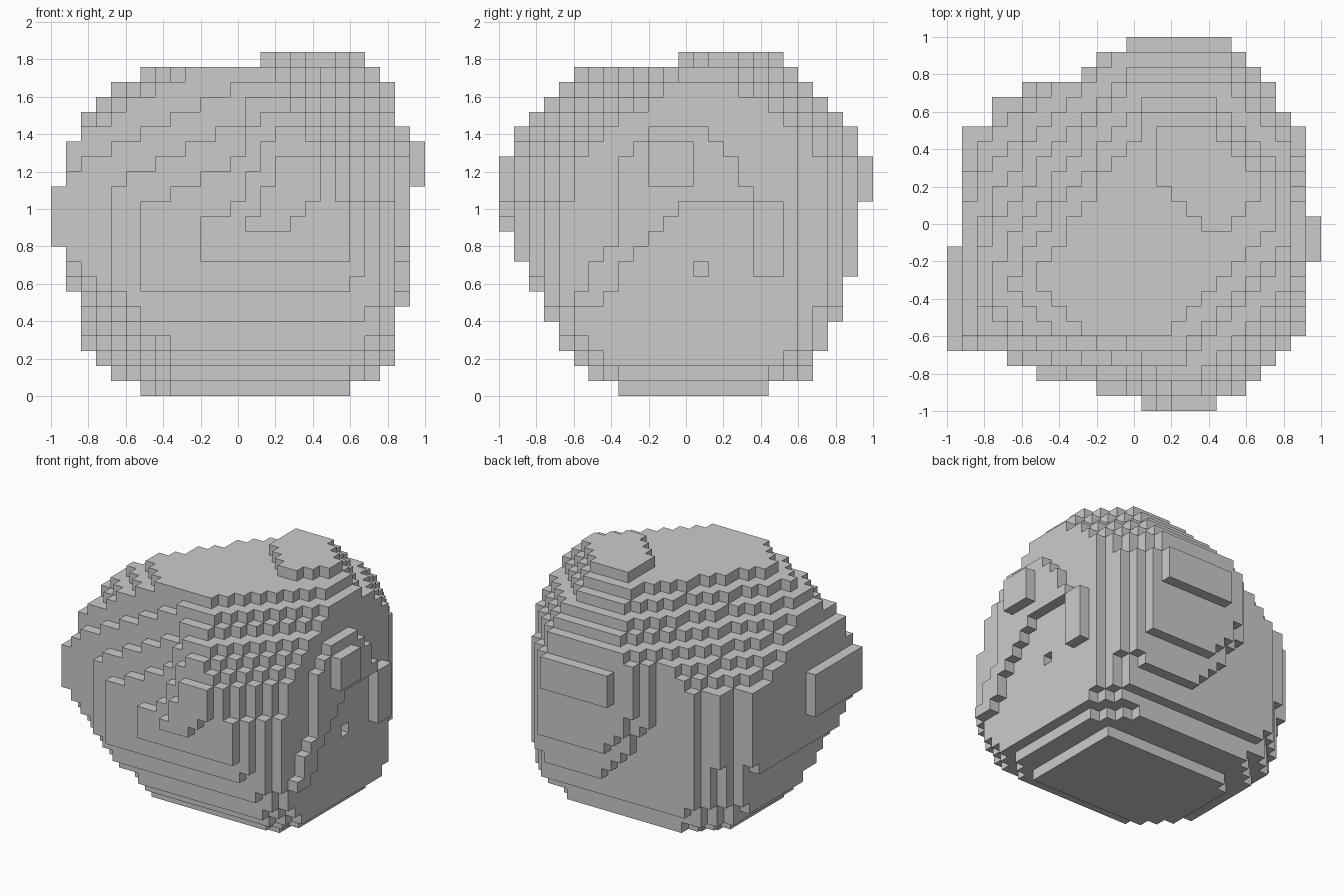
import bpy, bmesh

if "Cube" in bpy.data.objects:
    bpy.data.objects.remove(bpy.data.objects["Cube"])

S = 0.08            # voxel size
NX, NZ = 25, 23     # cells across x/y and cells in height


def step(table, v):
    """Stepped outline: value of the first entry whose upper limit is above v."""
    for top, val in table:
        if v < top:
            return val
    return table[-1][1]


def ramp(table, v):
    """Linear interpolation between key points."""
    for (a, fa), (b, fb) in zip(table, table[1:]):
        if v <= b:
            return fa + (fb - fa) * max(0, v - a) / (b - a)
    return table[-1][1]


# front outline: x limits by height
X_MIN = [(.08, -.52), (.16, -.68), (.24, -.76), (.56, -.84), (.8, -.92), (1.12, -1), (1.36, -.92),
         (1.52, -.84), (1.6, -.76), (1.68, -.68), (1.76, -.52), (1.84, .12)]
X_MAX = [(.08, .6), (.16, .76), (.48, .84), (1.12, .92), (1.36, 1), (1.44, .92), (1.68, .84),
         (1.76, .76), (1.84, .68)]
# side outline: y limits by height
Y_MIN = [(.08, -.36), (.16, -.52), (.24, -.6), (.4, -.68), (.56, -.76), (.72, -.84), (.88, -.92),
         (1.28, -1), (1.44, -.92), (1.52, -.84), (1.6, -.76), (1.68, -.68), (1.76, -.6), (1.84, -.04)]
Y_MAX = [(.08, .44), (.24, .68), (.4, .76), (.64, .84), (1.04, .92), (1.28, 1), (1.44, .92),
         (1.52, .84), (1.6, .76), (1.68, .68), (1.76, .6), (1.84, .52)]
# top outline: x limits by y
T_MIN = [(-.92, .04), (-.84, -.2), (-.76, -.52), (-.68, -.68), (-.12, -1), (.52, -.92), (.68, -.76),
         (.76, -.6), (.84, -.28), (.92, -.2), (1, -.04)]
T_MAX = [(-.92, .52), (-.84, .6), (-.76, .68), (-.6, .84), (-.2, .92), (.04, 1), (.52, .92),
         (.6, .84), (.76, .76), (.84, .68), (.92, .6), (1, .52)]
# sloping facets on the four diagonals, by height
SUM_MIN = [(0, -.66), (.4, -1.2), (.8, -1.6), (1.1, -1.68), (1.4, -1.42), (1.72, -.84), (1.8, .36)]
SUM_MAX = [(0, .95), (.2, 1.34), (.6, 1.5), (1.1, 1.5), (1.4, 1.4), (1.72, 1.02), (1.8, .92)]
DIF_MIN = [(0, -.75), (.2, -1.26), (.9, -1.42), (1.15, -1.4), (1.72, -.5), (1.8, -.35)]
DIF_MAX = [(0, .82), (.2, 1.28), (.6, 1.5), (1.1, 1.43), (1.36, 1.32), (1.72, .76), (1.8, .54)]
BACK_LEFT = [(1.15, -1.75), (1.72, -.47), (1.8, -.4)]


def right_layer(y, z):
    """Raised arch around the flat dish on the right face."""
    outer = ramp([(.48, -.62), (.9, -.36), (1.2, -.36), (1.44, -.2)], z)
    far = .52 if z < 1.04 else ramp([(1.04, .36), (1.2, .28), (1.44, .12)], z)
    dish = z < 1.04 and -.5 + .85 * (z - .48) < y < (.36 if z > .64 else .6)
    return outer < y < far and not dish


def inside(x, y, z):
    if not (step(X_MIN, z) < x < step(X_MAX, z) and step(Y_MIN, z) < y < step(Y_MAX, z)):
        return False
    if not step(T_MIN, y) < x < step(T_MAX, y):
        return False
    if .84 < x < .92 and not right_layer(y, z):
        return False
    # leaning facet on the upper front left
    if z > 1.14 + (.5 if x < 0 else 2) * x + 2.6 * (y + .84):
        return False
    # tilted underside of the front
    if y < -.5 and z < .36 - .3 * min(x, .2) + .5 * max(0, x - .2) - 2 * (y + .76):
        return False
    # foremost patch of the front
    if y < -.92 and z < .88 + max(0, x - .26) * .9:
        return False
    # slanted lower edge of the back
    if y > .76 and 1.2 * x + z < .5 + 2 * (y - .76):
        return False
    if z > 1.15 and 1.4 * x - y < ramp(BACK_LEFT, z):
        return False
    return (ramp(SUM_MIN, z) < x + y < ramp(SUM_MAX, z)
            and ramp(DIF_MIN, z) < x - y < ramp(DIF_MAX, z))


# fill the voxel grid
cells = {(i, j, k) for i in range(NX) for j in range(NX) for k in range(NZ)
         if inside(-1 + (i + .5) * S, -1 + (j + .5) * S, (k + .5) * S)}
# single-cell pit in the right face
cells.discard(max(c for c in cells if c[1] == 13 and c[2] == 8))

# skin only the exposed cell sides
bm = bmesh.new()
verts = {}


def corner(p):
    if p not in verts:
        verts[p] = bm.verts.new((-1 + p[0] * S, -1 + p[1] * S, p[2] * S))
    return verts[p]


for c in sorted(cells):
    for axis in range(3):
        u, v = (axis + 1) % 3, (axis + 2) % 3
        for side in (0, 1):
            n = list(c)
            n[axis] += 2 * side - 1
            if tuple(n) in cells:
                continue
            loop = []
            for du, dv in ((0, 0), (1, 0), (1, 1), (0, 1)):
                p = list(c)
                p[axis] += side
                p[u] += du
                p[v] += dv
                loop.append(corner(tuple(p)))
            bm.faces.new(loop if side else loop[::-1])

mesh = bpy.data.meshes.new("voxel_boulder")
bm.to_mesh(mesh)
bm.free()
boulder = bpy.data.objects.new("voxel_boulder", mesh)
bpy.context.collection.objects.link(boulder)
